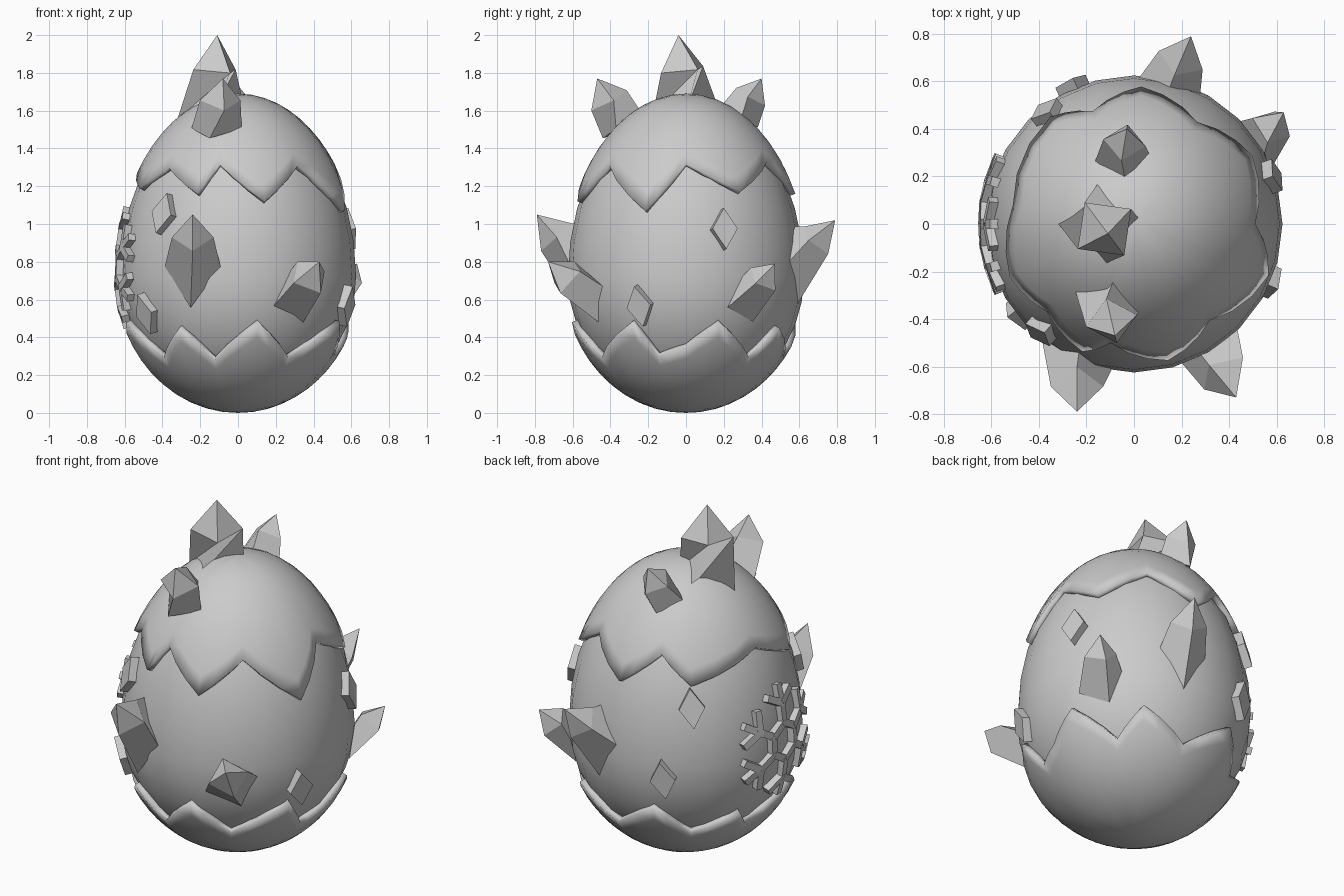
import bpy, bmesh
from math import sin, cos, pi, radians, degrees, sqrt
from mathutils import Vector, Matrix

cube = bpy.data.objects.get("Cube")
if cube:
    bpy.data.objects.remove(cube)

MID = 0.72  # height of the widest ring

stone = bpy.data.materials.new("pale_grey_stone")
stone.use_nodes = True
GREY = (0.6, 0.6, 0.6, 1)
stone.diffuse_color = GREY
stone.node_tree.nodes["Principled BSDF"].inputs["Base Color"].default_value = GREY


def finish(name, bm, smooth=None):
    bmesh.ops.recalc_face_normals(bm, faces=bm.faces)
    mesh = bpy.data.meshes.new(name)
    bm.to_mesh(mesh)
    bm.free()
    mesh.materials.append(stone)
    obj = bpy.data.objects.new(name, mesh)
    bpy.context.collection.objects.link(obj)
    if smooth:
        bpy.ops.object.select_all(action="DESELECT")
        obj.select_set(True)
        bpy.context.view_layer.objects.active = obj
        bpy.ops.object.shade_smooth_by_angle(angle=radians(smooth))
    return obj


def radius(z, width, low, high):
    end = high if z > MID else low
    return width * sqrt(max(0, 1 - ((z - MID) / (end - MID)) ** 2))


def frame(n):
    n = n.normalized()
    east = Vector((0, 0, 1)).cross(n).normalized()
    return east, n.cross(east), n


def surface(angle, z):
    """Matrix on the egg body: x runs round, y up, z outward."""
    a = radians(angle)
    r = radius(z, 0.625, 0.05, 1.66)
    half = 0.94 if z > MID else 0.67
    n = Vector((r * cos(a), r * sin(a), (z - MID) * (0.625 / half) ** 2))
    m = Matrix(frame(n)).transposed().to_4x4()
    m.translation = (r * cos(a), r * sin(a), z)
    return m


# Egg body
bm = bmesh.new()
bmesh.ops.create_uvsphere(bm, u_segments=24, v_segments=16, radius=1)
for v in bm.verts:
    v.co = Vector((v.co.x * 0.625, v.co.y * 0.625,
                   MID + v.co.z * (0.94 if v.co.z > 0 else 0.67)))
finish("egg_body", bm, 60)


# Broken shell halves with a zigzag rim
def shell(name, zigzag, pole, rows=9, steps=3):
    bm = bmesh.new()
    columns = []
    loop = zigzag + [(zigzag[0][0] + 360, zigzag[0][1])]
    for (a0, z0), (a1, z1) in zip(loop, loop[1:]):
        for s in range(steps):
            t = s / steps
            columns.append((radians(a0 + (a1 - a0) * t), z0 + (z1 - z0) * t))
    tip = bm.verts.new((0, 0, pole))
    grid = []
    for a, edge in columns:
        col = []
        for k in range(rows):
            z = edge + (pole - edge) * sin(k / rows * pi / 2)
            r = radius(z, 0.65, 0, 1.69)
            col.append(bm.verts.new((r * cos(a), r * sin(a), z)))
        grid.append(col)
    for c, d in zip(grid, grid[1:] + grid[:1]):
        for k in range(rows - 1):
            bm.faces.new((c[k], d[k], d[k + 1], c[k + 1]))
        bm.faces.new((c[-1], d[-1], tip))
    obj = finish(name, bm, 40)
    solid = obj.modifiers.new("thickness", "SOLIDIFY")
    solid.thickness = 0.045
    solid.offset = -1
    return obj


shell("shell_top", [(0, 1.32), (30, 1.17), (58, 1.33), (87, 1.16), (110, 1.33),
                    (128, 1.18), (171, 1.31), (203, 1.19), (225, 1.3), (248, 1.16),
                    (259, 1.32), (284, 1.12), (308, 1.31), (339, 1.07)], 1.69)
shell("shell_bottom", [(0, 0.35), (17, 0.48), (40, 0.29), (55, 0.45), (81, 0.29),
                       (108, 0.47), (128, 0.29), (155, 0.4), (161, 0.31), (195, 0.48),
                       (221, 0.29), (239, 0.45), (256, 0.28), (280, 0.48),
                       (301, 0.29), (332, 0.48), (344, 0.3)], 0)


# Faceted crystals: flared base ring, shoulder ring, point
def crystal(name, base, tip, wide, tall, shoulder, spin=0, along=0.52):
    base, tip = Vector(base), Vector(tip)
    outward = base - Vector((0, 0, MID))
    axis = tip - base
    bm = bmesh.new()
    rings = []
    for centre, normal, w, h in ((base - axis * 0.1, outward, wide, tall),
                                 (base + axis * along, axis, shoulder, shoulder)):
        east, up, _ = frame(normal)
        angles = [radians(spin) + i * pi / 2 for i in range(4)]
        rings.append([bm.verts.new(centre + east * w * cos(a) + up * h * sin(a))
                      for a in angles])
    point = bm.verts.new(tip)
    low, high = rings
    for i in range(4):
        j = (i + 1) % 4
        bm.faces.new((low[i], low[j], high[j], high[i]))
        bm.faces.new((high[i], high[j], point))
    bm.faces.new(low[::-1])
    finish(name, bm)


crystal("crystal_top", (-0.14, 0, 1.62), (-0.11, -0.04, 2.0), 0.18, 0.18, 0.14)
crystal("crystal_upper_front", (-0.11, -0.34, 1.53), (-0.08, -0.47, 1.77), 0.14, 0.13, 0.11)
crystal("crystal_upper_back", (-0.05, 0.28, 1.57), (-0.03, 0.4, 1.77), 0.12, 0.12, 0.09)
crystal("crystal_front", (-0.24, -0.57, 0.8), (-0.24, -0.79, 1.05), 0.16, 0.22, 0.11)
crystal("crystal_lower_front", (0.32, -0.52, 0.63), (0.43, -0.73, 0.8), 0.15, 0.15, 0.11, 20)
crystal("crystal_lower_left", (0.52, 0.34, 0.62), (0.63, 0.47, 0.79), 0.13, 0.13, 0.09, 20)
crystal("crystal_back", (0.15, 0.58, 0.8), (0.24, 0.79, 1.02), 0.14, 0.21, 0.1)


# Raised diamond tiles
def diamond(name, angle, z, spin):
    bm = bmesh.new()
    bmesh.ops.create_cone(bm, cap_ends=True, segments=4, radius1=1, radius2=1, depth=1)
    bm.transform(surface(angle, z) @ Matrix.Rotation(radians(spin), 4, "Z")
                 @ Matrix.Diagonal((0.07, 0.11, 0.07, 1)))
    finish(name, bm)


for i, (angle, z, spin) in enumerate([(229, 1.05, -8), (218, 0.53, 10), (19, 0.97, 0),
                                      (-23, 0.57, 8), (128, 1.06, 5), (114, 0.66, 8)]):
    diamond(f"diamond_tile_{i + 1}", angle, z, spin)


# Snowflake relief on the right side
def bar(bm, x, y, direction, length):
    m = (surface(180 + degrees(x / 0.62), 0.77 + y)
         @ Matrix.Rotation(direction, 4, "Z")
         @ Matrix.Diagonal((length, 0.04, 0.06, 1)))
    bmesh.ops.create_cube(bm, size=1, matrix=m)


bm = bmesh.new()
for i in range(6):
    a = pi / 2 + i * pi / 3
    for reach, length in ((0.15, 0.11), (0.255, 0.13)):
        bar(bm, reach * cos(a), reach * sin(a), a, length)
    # forked branches
    for side in (-1, 1):
        b = a + side * pi / 3
        for start, length in ((0.21, 0.12),):
            bar(bm, start * cos(a) + length / 2 * cos(b),
                start * sin(a) + length / 2 * sin(b), b, length)
    # inner hexagon
    c = a + pi / 6
    bar(bm, 0.09 * cos(c), 0.09 * sin(c), c + pi / 2, 0.11)
finish("snowflake", bm)
